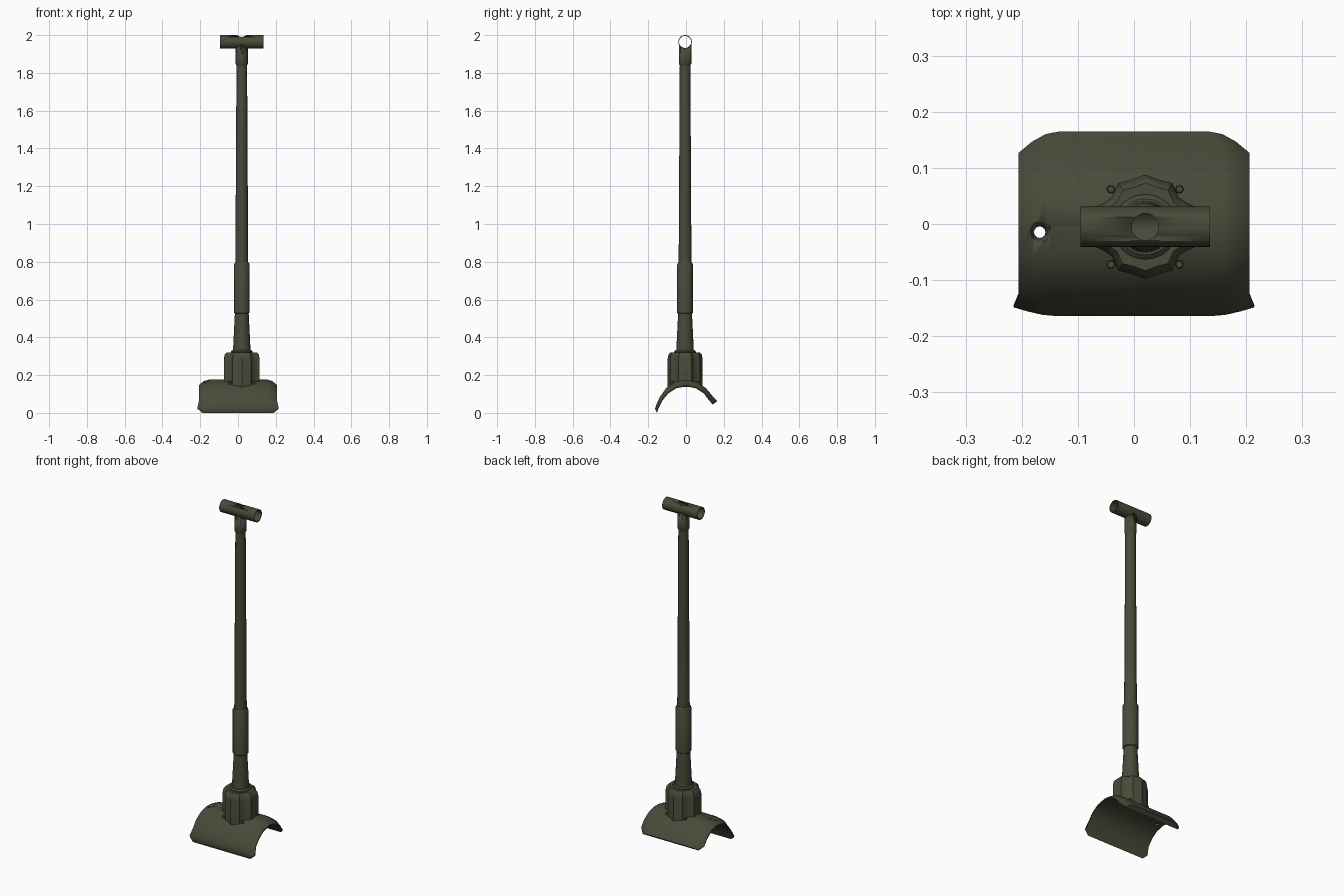
import bpy, bmesh, math
from mathutils import Matrix, Vector

cube = bpy.data.objects.get("Cube")
if cube:
    bpy.data.objects.remove(cube, do_unlink=True)

olive = bpy.data.materials.new("dark_olive")
olive.use_nodes = True
OLIVE = (0.068, 0.068, 0.042, 1)
olive.diffuse_color = OLIVE
bsdf = olive.node_tree.nodes["Principled BSDF"]
bsdf.inputs["Base Color"].default_value = OLIVE
bsdf.inputs["Roughness"].default_value = 0.8

AXIS = Vector((0.02, -0.005, 0))


def finish(name, bm, angle=35):
    bmesh.ops.recalc_face_normals(bm, faces=bm.faces)
    mesh = bpy.data.meshes.new(name)
    bm.to_mesh(mesh)
    bm.free()
    mesh.materials.append(olive)
    ob = bpy.data.objects.new(name, mesh)
    bpy.context.collection.objects.link(ob)
    bpy.ops.object.select_all(action='DESELECT')
    ob.select_set(True)
    bpy.context.view_layer.objects.active = ob
    bpy.ops.object.shade_smooth_by_angle(angle=math.radians(angle))
    return ob


def loft(name, rings, loop=False):
    """Skin a list of equal-length closed rings; cap the ends or join them."""
    bm = bmesh.new()
    rows = [[bm.verts.new(p) for p in ring] for ring in rings]
    n = len(rows[0])
    pairs = list(zip(rows, rows[1:]))
    if loop:
        pairs.append((rows[-1], rows[0]))
    for a, b in pairs:
        for i in range(n):
            j = (i + 1) % n
            bm.faces.new((a[i], a[j], b[j], b[i]))
    if not loop:
        bm.faces.new(rows[0])
        bm.faces.new(rows[-1])
    return finish(name, bm)


def lathe(name, profile, at=AXIS, sides=24, sideways=False, loop=False):
    """Revolve (radius, height) pairs about z, or about x when sideways."""
    turn = Matrix.Rotation(math.pi / 2, 3, 'Y') if sideways else Matrix.Identity(3)
    rings = []
    for r, h in profile:
        angles = [2 * math.pi * i / sides for i in range(sides)]
        rings.append([turn @ Vector((r * math.cos(a), r * math.sin(a), h)) + at for a in angles])
    return loft(name, rings, loop)


def cut(ob, cutter):
    cutter.hide_render = True
    mod = ob.modifiers.new("cut", 'BOOLEAN')
    mod.operation = 'DIFFERENCE'
    mod.solver = 'EXACT'
    mod.object = cutter
    bpy.context.view_layer.objects.active = ob
    bpy.ops.object.modifier_apply(modifier=mod.name)
    bpy.data.objects.remove(cutter, do_unlink=True)


# Curved shield: outer y, z, inner y, z and half width at each profile point
section = [
    (-0.164, 0.022, -0.154, 0.000, 0.188), (-0.158, 0.042, -0.146, 0.022, 0.215),
    (-0.138, 0.085, -0.124, 0.066, 0.206), (-0.105, 0.131, -0.094, 0.103, 0.206),
    (-0.060, 0.163, -0.052, 0.130, 0.206), (0.000, 0.176, 0.000, 0.141, 0.206),
    (0.060, 0.163, 0.052, 0.130, 0.206), (0.105, 0.131, 0.094, 0.103, 0.206),
    (0.145, 0.084, 0.122, 0.066, 0.206), (0.165, 0.062, 0.142, 0.044, 0.182),
]
rings = []
for side, inset, drop in ((-1, 0, 0.8), (-1, 0.025, 0.2), (-1, 0.05, 0),
                          (1, 0.05, 0), (1, 0.025, 0.2), (1, 0, 0.8)):
    outer, inner = [], []
    for oy, oz, iy, iz, w in section:
        x = side * (w - inset)
        o, i = Vector((x, oy, oz)), Vector((x, iy, iz))
        outer.append(o.lerp(i, drop))
        inner.append(i)
    rings.append(outer + inner[::-1])
shield = loft("shield", rings)

# Sight port sunk into the shield
cut(shield, lathe("port_cutter", [(0.007, 0.12), (0.014, 0.158), (0.026, 0.185)],
                  at=Vector((-0.168, -0.015, 0)), sides=12))

# Scalloped collar, one quarter outline mirrored round the axis
quarter = [(0.095, 0.0), (0.093, 0.034), (0.075, 0.042), (0.060, 0.052),
           (0.048, 0.078), (0.024, 0.084), (0.0, 0.093)]
half = quarter + [(-x, y) for x, y in quarter[-2::-1]]
outline = half + [(x, -y) for x, y in half[-2:0:-1]]
loft("collar", [[Vector((x * s, y * s, z)) + AXIS for x, y in outline]
                for s, z in ((1, 0.137), (1, 0.285), (0.95, 0.308), (0.84, 0.32))])
lathe("collar_ring", [(0.058, 0.30), (0.058, 0.325), (0.05, 0.332)])

# Bolts in the scallops
for sx in (-1, 1):
    for sy in (-1, 1):
        lathe("collar_bolt", [(0.008, 0.14), (0.008, 0.166), (0.006, 0.169)],
              at=AXIS + Vector((0.061 * sx, 0.067 * sy, 0)), sides=6)

# Barrel sections
lathe("barrel_base", [(0.046, 0.30), (0.046, 0.34), (0.036, 0.54)])
lathe("barrel_sleeve", [(0.036, 0.525), (0.042, 0.53), (0.042, 0.785), (0.036, 0.797)])
lathe("barrel", [(0.034, 0.78), (0.028, 1.85)])

# Cross-tube muzzle brake with its neck
TUBE = AXIS + Vector((0, 0, 1.964))
L = 0.115
neck = lathe("muzzle_neck", [(0.028, 1.84), (0.033, 1.848), (0.033, 1.962)])
cut(neck, lathe("neck_cutter", [(0.0335, -0.2), (0.0335, 0.2)], at=TUBE, sideways=True))
tube = lathe("muzzle_tube", [(0.036, -L), (0.036, L), (0.032, L), (0.032, -L)],
             at=TUBE, sideways=True, loop=True)
cut(tube, lathe("hole_cutter", [(0.024, 1.97), (0.024, 2.05)]))
